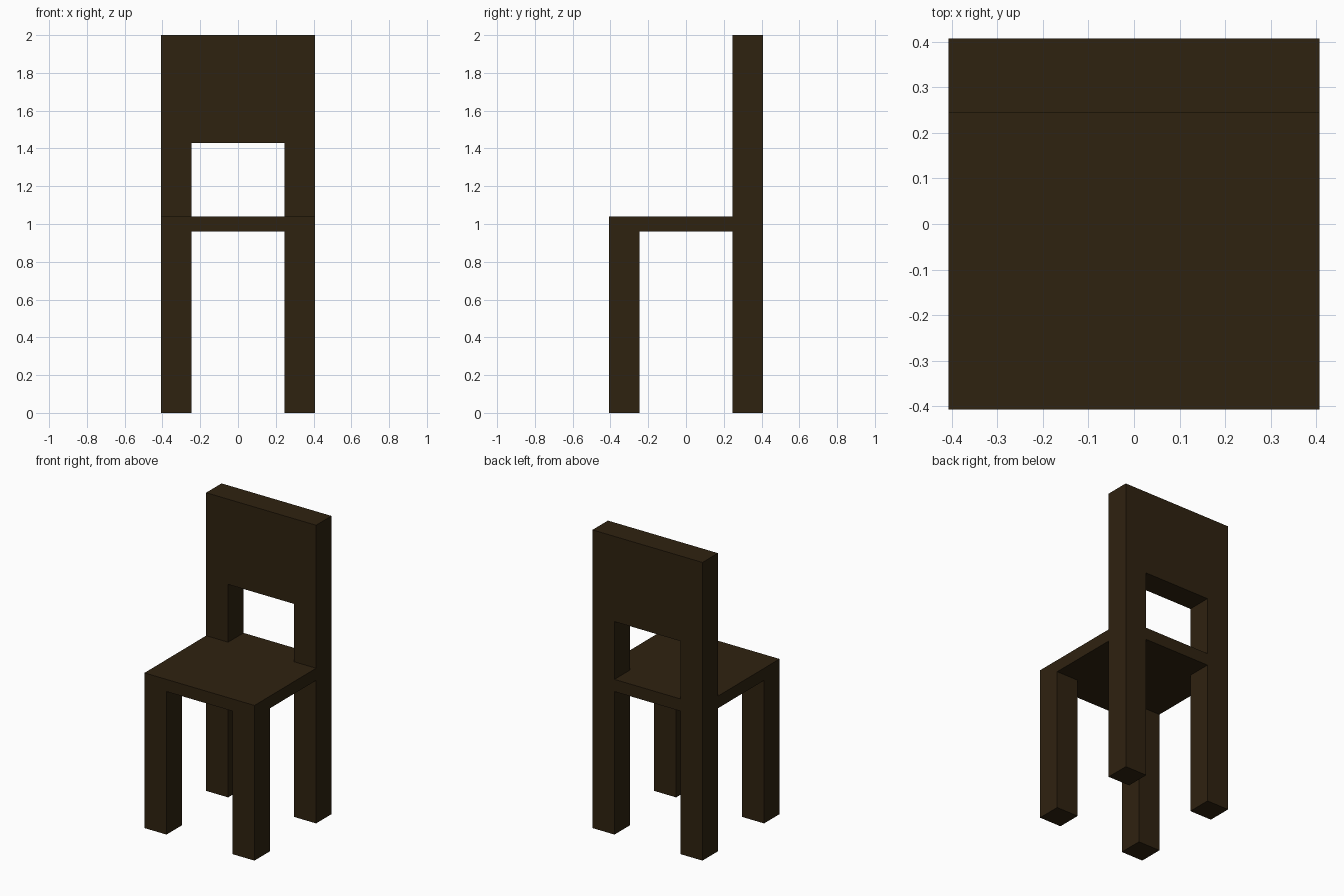
import bpy
import bmesh

if "Cube" in bpy.data.objects:
    bpy.data.objects.remove(bpy.data.objects["Cube"])

U = 2 / 24.5          # one design unit (whole chair is 24.5 units tall)
W = 5 * U             # half width of the seat
T = 2 * U             # leg and back thickness
SEAT_LOW, SEAT_TOP = 11.75 * U, 12.75 * U
PANEL_LOW, TOP = 17.5 * U, 2.0

wood = bpy.data.materials.new("dark brown wood")
wood.diffuse_color = (0.028, 0.016, 0.005, 1)
wood.use_nodes = True
wood.node_tree.nodes["Principled BSDF"].inputs["Base Color"].default_value = wood.diffuse_color


def box(name, low, high):
    """Flat-faced box between two corners."""
    bm = bmesh.new()
    bmesh.ops.create_cube(bm, size=1)
    for v in bm.verts:
        v.co = [h if c > 0 else l for c, l, h in zip(v.co, low, high)]
    mesh = bpy.data.meshes.new(name)
    bm.to_mesh(mesh)
    bm.free()
    mesh.materials.append(wood)
    obj = bpy.data.objects.new(name, mesh)
    bpy.context.collection.objects.link(obj)
    return obj


# Seat slab
box("seat", (-W, -W, SEAT_LOW), (W, W, SEAT_TOP))

# Legs below the seat and posts above it, left and right
for side, x in (("left", -W), ("right", W - T)):
    box(f"front_leg_{side}", (x, -W, 0), (x + T, -W + T, SEAT_LOW))
    box(f"back_leg_{side}", (x, W - T, 0), (x + T, W, SEAT_LOW))
    box(f"back_post_{side}", (x, W - T, SEAT_TOP), (x + T, W, PANEL_LOW))

# Solid backrest panel
box("backrest", (-W, W - T, PANEL_LOW), (W, W, TOP))
